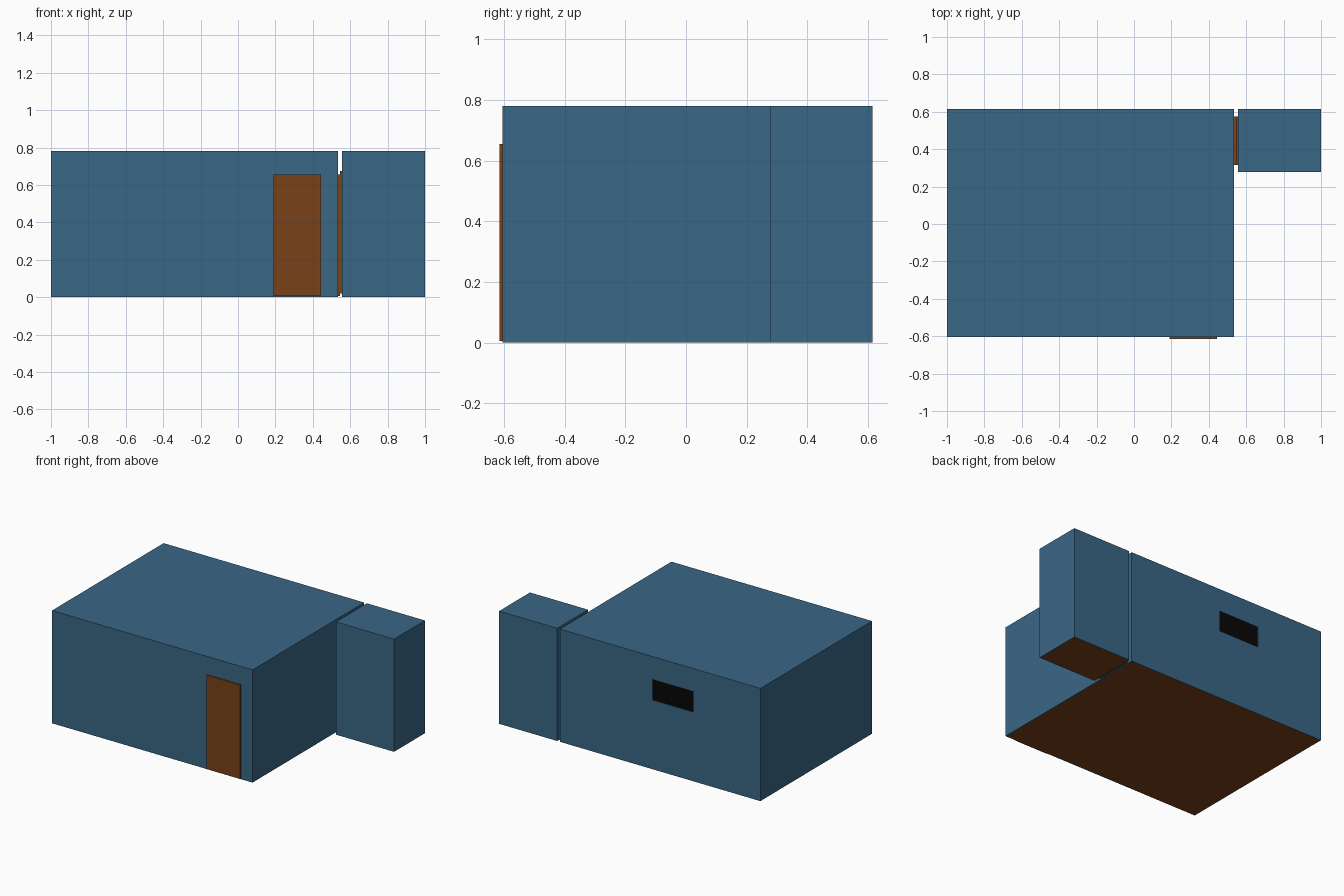
import bpy
import bmesh
from mathutils import Vector

if "Cube" in bpy.data.objects:
    bpy.data.objects.remove(bpy.data.objects["Cube"])


def material(name, color):
    m = bpy.data.materials.new(name)
    m.diffuse_color = (*color, 1)
    m.use_nodes = True
    m.node_tree.nodes["Principled BSDF"].inputs["Base Color"].default_value = m.diffuse_color
    return m


BLUE = material("wall_blue", (0.042, 0.136, 0.238))
BROWN = material("wood_brown", (0.19, 0.053, 0.009))
BLACK = material("window_black", (0.002, 0.002, 0.002))


def box(name, lo, hi, mat=None, open_bottom=False):
    lo, hi = Vector(lo), Vector(hi)
    bm = bmesh.new()
    bmesh.ops.create_cube(bm, size=1)
    for v in bm.verts:
        v.co = Vector([(lo[i] + hi[i]) / 2 + v.co[i] * (hi[i] - lo[i]) for i in range(3)])
    if open_bottom:
        bm.normal_update()
        bottom = [f for f in bm.faces if f.normal.z < -0.5]
        bmesh.ops.delete(bm, geom=bottom, context='FACES_ONLY')
    mesh = bpy.data.meshes.new(name)
    bm.to_mesh(mesh)
    bm.free()
    ob = bpy.data.objects.new(name, mesh)
    bpy.context.collection.objects.link(ob)
    if mat:
        mesh.materials.append(mat)
    return ob


def room(name, x0, x1, y0, y1):
    # Thin-walled shell with ceiling, standing around a wooden floor
    shell = box(name + "_walls", (x0, y0, 0), (x1, y1, 0.78), BLUE, True)
    mod = shell.modifiers.new("thickness", 'SOLIDIFY')
    mod.thickness = 0.008
    mod.offset = -1
    box(name + "_floor", (x0 + 0.001, y0 + 0.001, 0), (x1 - 0.001, y1 - 0.001, 0.006), BROWN)
    return shell


main = room("main_room", -1.0, 0.535, -0.605, 0.615)
room("side_room", 0.555, 1.0, 0.278, 0.615)

# Window opening in the back wall, with a dark pane set just inside it
cutter = box("window_cutter", (-0.488, 0.59, 0.478), (-0.176, 0.64, 0.623))
cutter.hide_render = True
cutter.hide_viewport = True
cut = main.modifiers.new("window_opening", 'BOOLEAN')
cut.object = cutter
cut.operation = 'DIFFERENCE'
cut.solver = 'EXACT'
box("window_pane", (-0.488, 0.607, 0.478), (-0.176, 0.612, 0.623), BLACK)

# Doors: one at the front, a back-to-back pair joining the two rooms
box("front_door", (0.19, -0.615, 0.005), (0.445, -0.605, 0.655), BROWN)
box("main_room_side_door", (0.535, 0.315, 0.005), (0.546, 0.575, 0.655), BROWN)
box("side_room_door", (0.546, 0.315, 0.02), (0.555, 0.575, 0.675), BROWN)
